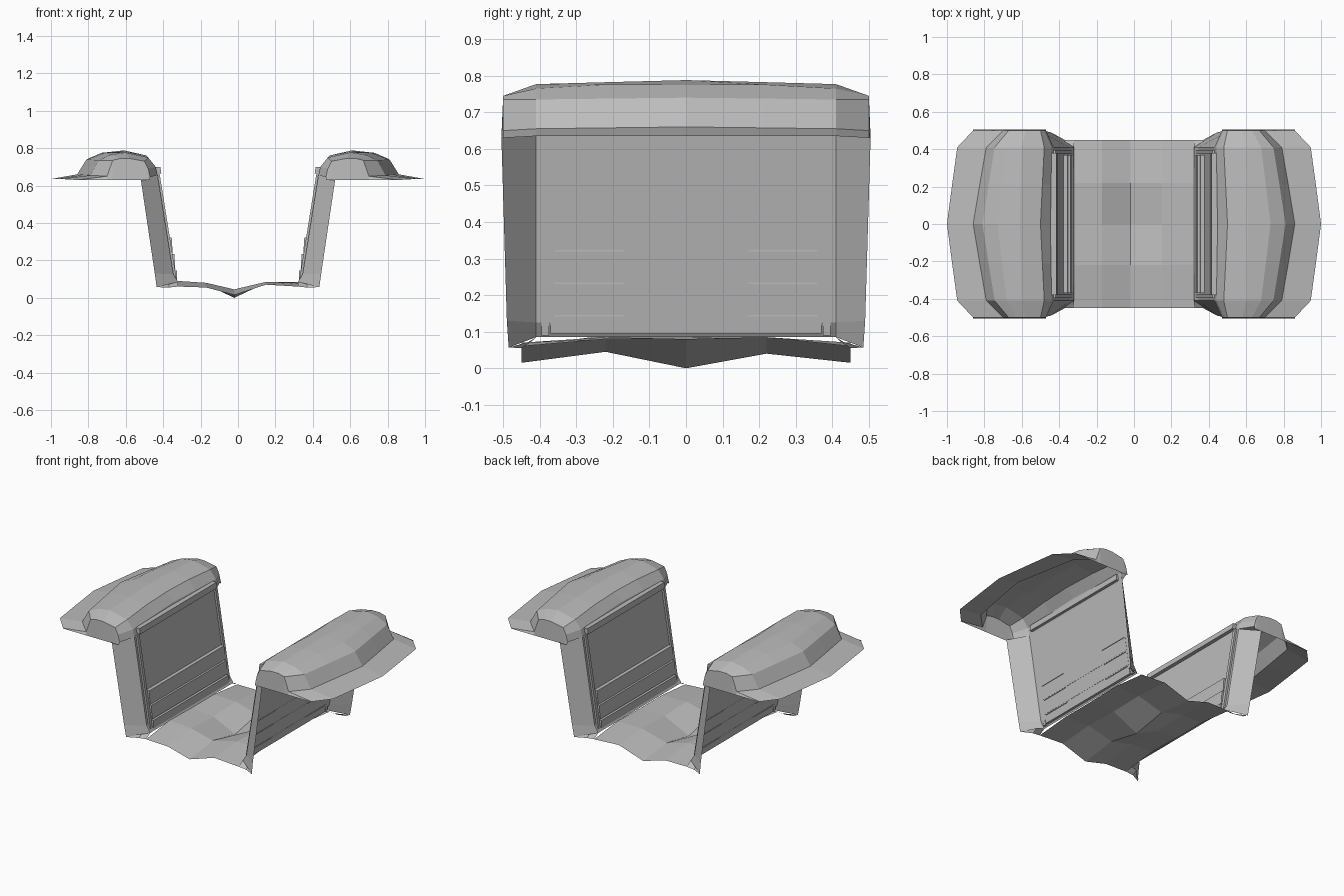
import bpy, bmesh
from mathutils import Vector

cube = bpy.data.objects.get("Cube")
if cube:
    bpy.data.objects.remove(cube, do_unlink=True)

stone = bpy.data.materials.new("stone_grey")
stone.use_nodes = True
GREY = (0.5, 0.5, 0.5, 1)
stone.diffuse_color = GREY
stone.node_tree.nodes["Principled BSDF"].inputs["Base Color"].default_value = GREY


def finish(bm, name):
    bmesh.ops.triangulate(bm, faces=[f for f in bm.faces if len(f.verts) > 4])
    mesh = bpy.data.meshes.new(name)
    bm.to_mesh(mesh)
    bm.free()
    mesh.materials.append(stone)
    obj = bpy.data.objects.new(name, mesh)
    bpy.context.collection.objects.link(obj)
    return obj


def loft(name, rows, flip=False):
    """Skin a sheet through rows of points."""
    bm = bmesh.new()
    grid = [[bm.verts.new(p) for p in row] for row in rows]
    for a, b in zip(grid, grid[1:]):
        for i in range(len(a) - 1):
            bm.faces.new((a[i], b[i], b[i + 1], a[i + 1]))
    bmesh.ops.remove_doubles(bm, verts=bm.verts, dist=0.0005)
    if flip:
        bmesh.ops.reverse_faces(bm, faces=bm.faces)
    return finish(bm, name)


def bar(name, outline, y0, y1):
    """Extrude an x-z outline along y."""
    bm = bmesh.new()
    face = bm.faces.new([bm.verts.new((x, y0, z)) for x, z in outline])
    out = bmesh.ops.extrude_face_region(bm, geom=[face])
    moved = [g for g in out["geom"] if isinstance(g, bmesh.types.BMVert)]
    bmesh.ops.translate(bm, verts=moved, vec=(0, y1 - y0, 0))
    bmesh.ops.recalc_face_normals(bm, faces=bm.faces)
    return finish(bm, name)


def wall_x(z):
    return 0.345 + (z - 0.125) * 0.16


# River bed: shallow valley sheet with an uneven middle
floor_x = (-0.32, -0.17, -0.02, 0.15, 0.32)
floor_y = (-0.45, -0.22, 0, 0.22, 0.45)
floor_z = ((0.06, 0.055, 0.015, 0.07, 0.06),
           (0.09, 0.08, 0.045, 0.085, 0.08),
           (0.085, 0.07, 0.0, 0.08, 0.08),
           (0.085, 0.08, 0.04, 0.085, 0.085),
           (0.06, 0.06, 0.015, 0.07, 0.06))
loft("river_bed", [[(x, y, z) for x, z in zip(floor_x, zs)]
                   for y, zs in zip(floor_y, floor_z)], flip=True)

# Hill cross-sections, from the cliff edge over the crest to the outer rim
middle = ((0.43, 0.655), (0.45, 0.71), (0.50, 0.76), (0.61, 0.788),
          (0.73, 0.775), (0.81, 0.74), (0.86, 0.66), (1.0, 0.635))
shoulder = ((0.43, 0.655), (0.44, 0.70), (0.48, 0.75), (0.60, 0.777),
            (0.68, 0.765), (0.745, 0.735), (0.79, 0.655), (0.945, 0.635))
tip = ((0.47, 0.645), (0.48, 0.69), (0.50, 0.73), (0.58, 0.745),
       (0.63, 0.745), (0.67, 0.735), (0.70, 0.65), (0.86, 0.63))
blend = [((a + c) / 2, (b + d) / 2 + lift)
         for (a, b), (c, d), lift in zip(middle, shoulder,
                                         (0, 0, 0.006, 0, 0.006, 0, 0, 0))]
skirt = [(max(x, 0.47), 0.63) for x, z in tip]
half = [(0.505, skirt), (0.5, tip), (0.41, shoulder), (0.21, blend)]
sections = ([(-y, s) for y, s in half] + [(0, middle)]
            + [(y, s) for y, s in reversed(half)])

for side, s in (("left", 1), ("right", -1)):
    loft(side + "_hill", [[(s * x, y, z) for x, z in prof]
                          for y, prof in sections], flip=s > 0)

    # Cliff: flat panel whose ends fold outward into wings
    levels = ((0.32, 0.085, 0.435, 0.057, 0.485),
              (0.345, 0.125, 0.445, 0.13, 0.49),
              (0.43, 0.655, 0.52, 0.635, 0.505))
    loft(side + "_cliff",
         [[(s * xo, -yo, zo), (s * xi, -0.41, zi),
           (s * xi, 0.41, zi), (s * xo, yo, zo)]
          for xi, zi, xo, zo, yo in levels], flip=s < 0)

    # Downturned corner flaps joining bed and wing
    for end, e in (("front", -1), ("back", 1)):
        loft(f"{side}_{end}_corner",
             [[(s * 0.32, e * 0.41, 0.085), (s * 0.32, e * 0.45, 0.06)],
              [(s * 0.37, e * 0.42, 0.075), (s * 0.37, e * 0.45, 0.055)],
              [(s * 0.435, e * 0.485, 0.057), (s * 0.42, e * 0.46, 0.057)]],
             flip=s * e > 0)
        # Narrow posts framing the panel
        post = [(s * (wall_x(z) - d), z)
                for z, d in ((0.09, 0.012), (0.66, 0.012), (0.66, 0), (0.09, 0))]
        bar(f"{side}_{end}_post", post, e * 0.375, e * 0.395)

    # Top rail running under the cliff edge
    bar(side + "_top_rail",
        [(s * x, z) for x, z in ((0.41, 0.665), (0.45, 0.665),
                                 (0.45, 0.7), (0.415, 0.7))], -0.38, 0.38)

    # Lapped boards along the foot of the cliff
    for i, top in enumerate((0.145, 0.235, 0.323)):
        low = top - (0.05 if i == 0 else 0.085)
        outline = [(s * (wall_x(z) - d), z)
                   for z, d in ((low, 0.014), (top, 0.022),
                                (top, -0.001), (low, -0.001))]
        bar(f"{side}_board_{i + 1}", outline, -0.37, 0.37)
        for end, e in (("front", -1), ("back", 1)):
            lip = [(s * (wall_x(top) + d), top + h)
                   for d, h in ((-0.004, -0.004), (0.004, -0.004),
                                (0.004, 0), (-0.004, 0))]
            bar(f"{side}_{end}_lip_{i + 1}", lip, e * 0.17, e * 0.36)
